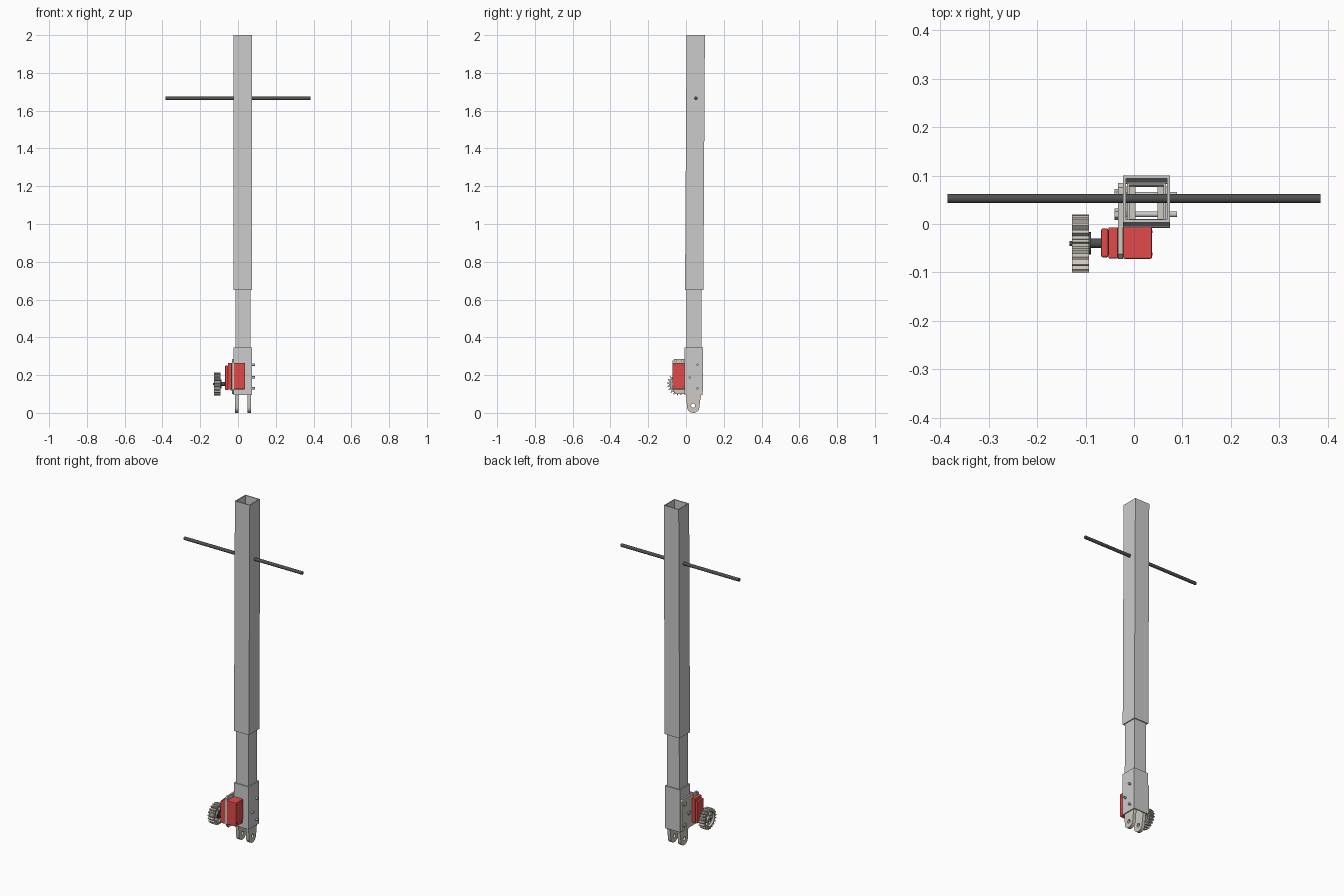
import bpy, bmesh
from math import sin, cos, pi
from mathutils import Matrix, Vector

if "Cube" in bpy.data.objects:
    bpy.data.objects.remove(bpy.data.objects["Cube"])


def material(name, rgb):
    m = bpy.data.materials.new(name)
    m.diffuse_color = (*rgb, 1)
    m.use_nodes = True
    m.node_tree.nodes["Principled BSDF"].inputs["Base Color"].default_value = m.diffuse_color
    return m


RED = material("red", (0.75, 0.07, 0.07))
BEIGE = material("beige", (0.62, 0.59, 0.52))
DARK = material("dark", (0.08, 0.08, 0.08))
TUBE_X = 0.026


def tube_y(z):
    """Centre line of the slightly leaning tubes."""
    return 0.0515 - 0.006 * (2 - z)


def finish(name, mesh, mat=None, smooth=False):
    ob = bpy.data.objects.new(name, mesh)
    bpy.context.collection.objects.link(ob)
    if mat:
        mesh.materials.clear()
        mesh.materials.append(mat)
    if smooth:
        bpy.ops.object.select_all(action='DESELECT')
        ob.select_set(True)
        bpy.context.view_layer.objects.active = ob
        bpy.ops.object.shade_smooth_by_angle()
    return ob


def tube(name, width, wall, z0, z1):
    """Square hollow section following the leaning centre line."""
    bm = bmesh.new()
    rings = []
    for half, z in ((width / 2, z0), (width / 2, z1), (width / 2 - wall, z1), (width / 2 - wall, z0)):
        rings.append([bm.verts.new((TUBE_X + sx * half, tube_y(z) + sy * half, z))
                      for sx, sy in ((-1, -1), (1, -1), (1, 1), (-1, 1))])
    for a, b in zip(rings, rings[1:] + rings[:1]):
        for i in range(4):
            j = (i + 1) % 4
            bm.faces.new((a[i], a[j], b[j], b[i]))
    bmesh.ops.recalc_face_normals(bm, faces=bm.faces)
    me = bpy.data.meshes.new(name)
    bm.to_mesh(me)
    bm.free()
    return finish(name, me)


def box(name, lo, hi, mat=None, bevel=0.0):
    lo, hi = Vector(lo), Vector(hi)
    bm = bmesh.new()
    bmesh.ops.create_cube(bm, size=1)
    bmesh.ops.scale(bm, vec=hi - lo, verts=bm.verts)
    bmesh.ops.translate(bm, vec=(lo + hi) / 2, verts=bm.verts)
    if bevel:
        bmesh.ops.bevel(bm, geom=bm.edges[:], offset=bevel, segments=2, affect='EDGES', profile=0.5)
    me = bpy.data.meshes.new(name)
    bm.to_mesh(me)
    bm.free()
    return finish(name, me, mat)


def rod(name, x0, x1, y, z, r, mat=None, sides=24):
    """Cylinder along x."""
    bm = bmesh.new()
    bmesh.ops.create_cone(bm, cap_ends=True, segments=sides, radius1=r, radius2=r, depth=x1 - x0,
                          matrix=Matrix.Translation(((x0 + x1) / 2, y, z)) @ Matrix.Rotation(pi / 2, 4, 'Y'))
    me = bpy.data.meshes.new(name)
    bm.to_mesh(me)
    bm.free()
    return finish(name, me, mat, smooth=sides > 8)


def circle(y, z, r, n=20):
    return [(y + r * cos(2 * pi * i / n), z + r * sin(2 * pi * i / n)) for i in range(n)]


def plate(name, x0, x1, loops, mat=None):
    """Flat profile in the y-z plane (inner loops are holes), extruded along x."""
    cu = bpy.data.curves.new(name, 'CURVE')
    cu.dimensions = '2D'
    cu.fill_mode = 'BOTH'
    cu.extrude = (x1 - x0) / 2
    for pts in loops:
        sp = cu.splines.new('POLY')
        sp.points.add(len(pts) - 1)
        for p, (y, z) in zip(sp.points, pts):
            p.co = (y, z, 0, 1)
        sp.use_cyclic_u = True
    tmp = bpy.data.objects.new(name + "_curve", cu)
    bpy.context.collection.objects.link(tmp)
    bpy.context.view_layer.update()
    me = bpy.data.meshes.new_from_object(tmp.evaluated_get(bpy.context.evaluated_depsgraph_get()))
    bpy.data.objects.remove(tmp)
    me.transform(Matrix(((0, 0, 1, (x0 + x1) / 2), (1, 0, 0, 0), (0, 1, 0, 0), (0, 0, 0, 1))))
    return finish(name, me, mat, smooth=True)


# Telescoping tubes
tube("upper_tube", 0.097, 0.006, 0.65, 2.0)
tube("inner_tube", 0.08, 0.005, 0.29, 0.95)
tube("lower_tube", 0.097, 0.006, 0.095, 0.345)

# Cross handle
rod("cross_handle", -0.385, 0.385, 0.0525, 1.665, 0.0095, DARK)

# Fork lugs: bars inside the lower tube ending in rounded eyes
cy, r = 0.038, 0.033
eye = [(cy + r * cos(a), r + r * sin(a)) for a in (pi + pi * i / 16 for i in range(17))]
lug = eye + [(cy + 0.041, 0.095), (cy + 0.041, 0.29), (cy - 0.037, 0.29), (cy - 0.037, 0.095)]
for name, x0, x1 in (("left_fork_lug", -0.016, 0.003), ("right_fork_lug", 0.049, 0.068)):
    plate(name, x0, x1, [lug, circle(cy, 0.038, 0.011)], BEIGE)

# Motor mounting plate
SHAFT_Y, SHAFT_Z = -0.04, 0.153
outline = [(0.085, 0.1), (0.085, 0.275), (0.075, 0.285), (-0.062, 0.285), (-0.072, 0.275),
           (-0.072, 0.125), (-0.055, 0.1)]
holes = [circle(y, 0.275, 0.004, 12) for y in (-0.055, -0.02)]
plate("motor_plate", -0.033, -0.0225, [outline] + holes, BEIGE)

# Bolts through plate and lower tube
for i, (y, z) in enumerate(((0.06, 0.255), (0.02, 0.188), (0.06, 0.13))):
    rod(f"bolt_shank_{i}", -0.034, 0.089, y, z, 0.006)
    rod(f"bolt_head_{i}", -0.04, -0.033, y, z, 0.012, None, 6)

# Motor: body and stepped gearbox either side of the plate
box("motor_body", (-0.0225, -0.072, 0.125), (0.037, -0.006, 0.265), RED, 0.003)
box("gearbox_rear", (-0.053, -0.071, 0.123), (-0.033, -0.007, 0.264), RED, 0.002)
box("gearbox_front", (-0.068, -0.069, 0.121), (-0.053, -0.009, 0.25), RED, 0.004)
for i, y in enumerate((-0.062, -0.016)):
    for j, z in enumerate((0.14, 0.25)):
        rod(f"motor_screw_{i}{j}", 0.036, 0.038, y, z, 0.003, DARK, 12)

# Drive shaft and collar
rod("drive_shaft", -0.133, -0.066, SHAFT_Y, SHAFT_Z, 0.005, DARK)
rod("shaft_sleeve", -0.092, -0.067, SHAFT_Y, SHAFT_Z, 0.010, DARK)
rod("shaft_collar", -0.093, -0.0885, SHAFT_Y, SHAFT_Z, 0.023, DARK)

# Spur gear: toothed rim, thin web with holes, hub
TEETH = 20
teeth = []
for i in range(TEETH):
    for f, rad in ((0.0, 0.049), (0.42, 0.049), (0.56, 0.060), (0.86, 0.060)):
        a = 2 * pi * (i + f) / TEETH
        teeth.append((SHAFT_Y + rad * cos(a), SHAFT_Z + rad * sin(a)))
plate("gear_rim", -0.128, -0.093, [teeth, circle(SHAFT_Y, SHAFT_Z, 0.042, 40)], BEIGE)
web_holes = [circle(SHAFT_Y + 0.029 * cos(k * pi / 3), SHAFT_Z + 0.029 * sin(k * pi / 3), 0.009)
             for k in range(6)]
plate("gear_web", -0.116, -0.105, [circle(SHAFT_Y, SHAFT_Z, 0.0425, 40)] + web_holes, BEIGE)
rod("gear_hub", -0.128, -0.093, SHAFT_Y, SHAFT_Z, 0.015, BEIGE)
